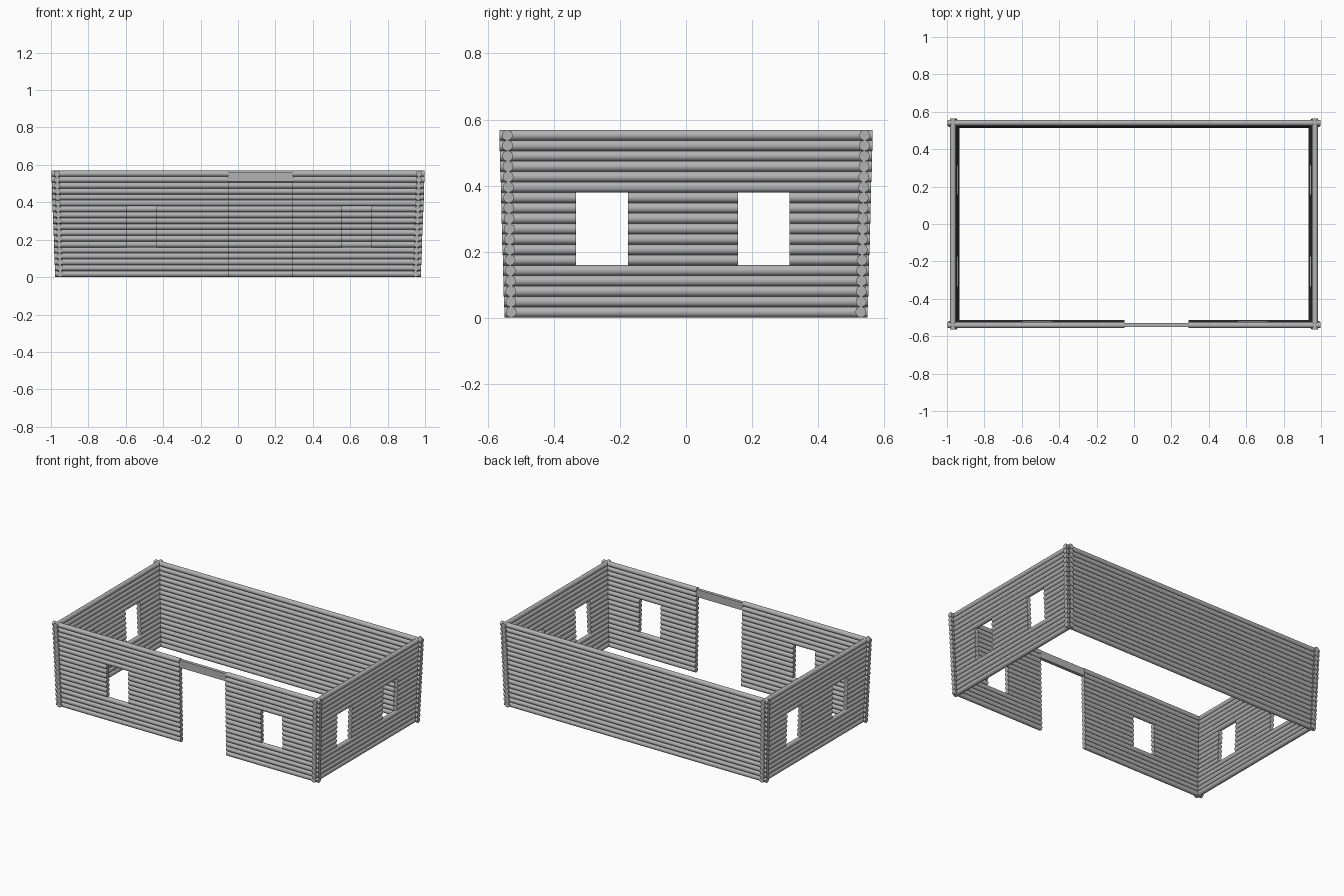
import bpy, bmesh
from mathutils import Matrix, Vector

cube = bpy.data.objects.get("Cube")
if cube:
    bpy.data.objects.remove(cube, do_unlink=True)

ROWS = 18
RADIUS = 0.0162
BASE = 0.0175
PITCH = 0.0315
WINDOW_ROWS = range(5, 12)
DOOR = (-0.05, 0.292)

grey = bpy.data.materials.new("log grey")
grey.use_nodes = True
grey.diffuse_color = (0.45, 0.45, 0.45, 1)
grey.node_tree.nodes["Principled BSDF"].inputs["Base Color"].default_value = grey.diffuse_color


def finish(name, bm):
    mesh = bpy.data.meshes.new(name)
    bm.to_mesh(mesh)
    bm.free()
    mesh.materials.append(grey)
    obj = bpy.data.objects.new(name, mesh)
    bpy.context.collection.objects.link(obj)
    return obj


def add_log(bm, axis, start, end, offset, z):
    """One round log along x or y between start and end."""
    mid = (start + end) / 2
    if axis == "X":
        place = Matrix.Translation((mid, offset, z)) @ Matrix.Rotation(1.5707963, 4, "Y")
    else:
        place = Matrix.Translation((offset, mid, z)) @ Matrix.Rotation(1.5707963, 4, "X")
    bmesh.ops.create_cone(bm, cap_ends=True, segments=16, radius1=RADIUS,
                          radius2=RADIUS, depth=end - start, matrix=place)


def log_wall(name, axis, side, half_length, offset, windows=(), door=None):
    """Stacked logs; length and offset are (bottom, top) pairs, so walls flare."""
    bm = bmesh.new()
    for row in range(ROWS):
        t = row / (ROWS - 1)
        half = half_length[0] + t * (half_length[1] - half_length[0])
        across = side * (offset[0] + t * (offset[1] - offset[0]))
        gaps = list(windows) if row in WINDOW_ROWS else []
        if door:
            gaps.append(door)
        start = -half
        for low, high in sorted(gaps):
            add_log(bm, axis, start, low, across, BASE + row * PITCH)
            start = high
        add_log(bm, axis, start, half, across, BASE + row * PITCH)
    obj = finish(name, bm)
    bpy.ops.object.select_all(action="DESELECT")
    obj.select_set(True)
    bpy.context.view_layer.objects.active = obj
    bpy.ops.object.shade_smooth_by_angle(angle=0.7)


# Long walls
long_half, long_offset = (0.978, 0.998), (0.529, 0.541)
log_wall("front_wall", "X", -1, long_half, long_offset,
         windows=[(-0.597, -0.435), (0.555, 0.715)], door=DOOR)
log_wall("back_wall", "X", 1, long_half, long_offset)

# End walls, each with two windows
for name, side in (("right_wall", -1), ("left_wall", 1)):
    log_wall(name, "Y", side, (0.55, 0.565), (0.95, 0.968),
             windows=[(-0.333, -0.175), (0.157, 0.313)])

# Flat beam over the doorway
bm = bmesh.new()
bmesh.ops.create_cube(bm, size=1, matrix=Matrix.Translation((sum(DOOR) / 2, -0.54, 0.536))
                      @ Matrix.Diagonal(Vector((DOOR[1] - DOOR[0] + 0.01, 0.022, 0.05, 1))))
finish("door_lintel", bm)
